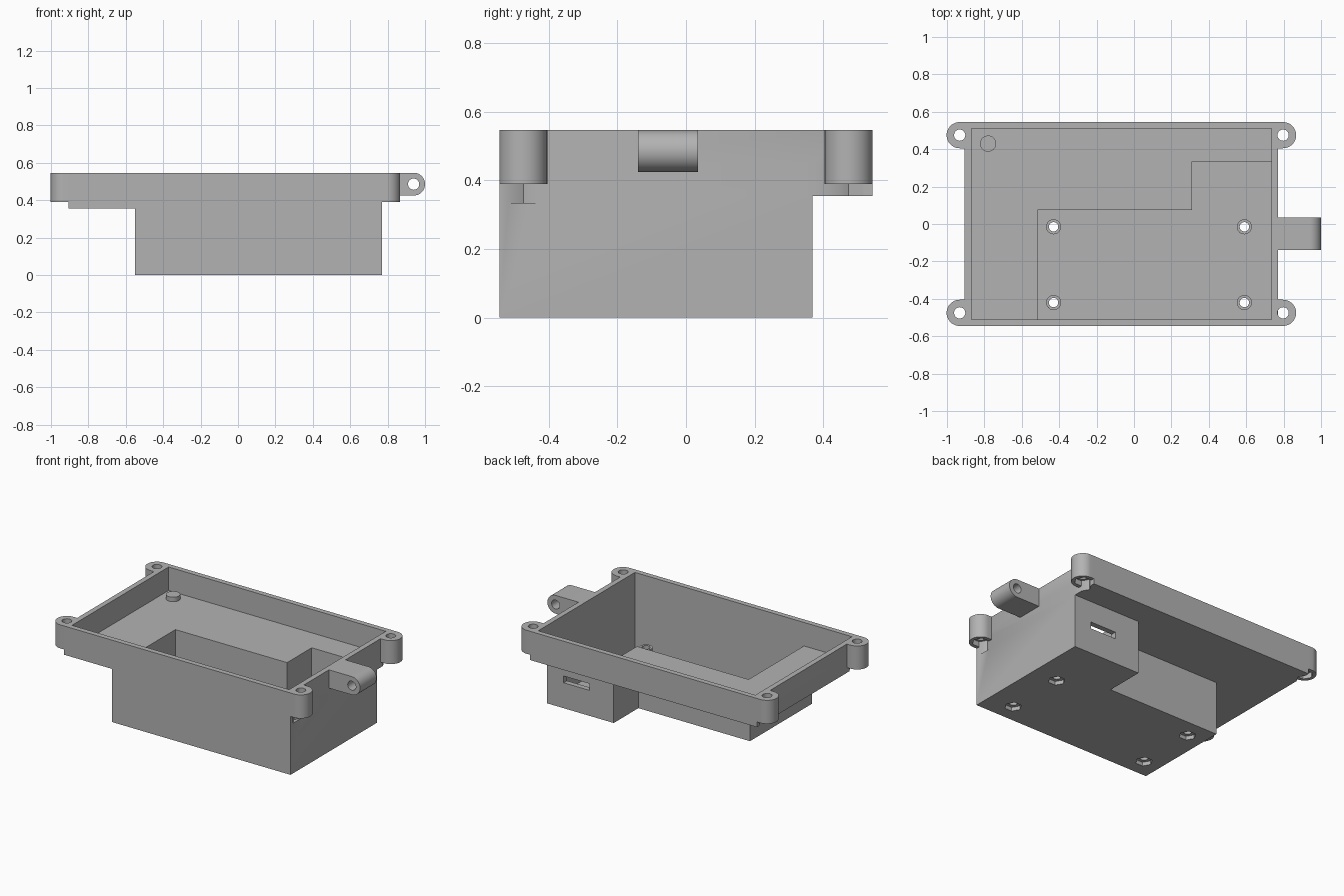
import bpy, bmesh, math
from mathutils import Vector

cube = bpy.data.objects.get("Cube")
if cube:
    bpy.data.objects.remove(cube, do_unlink=True)

grey = bpy.data.materials.new("plain_grey")
grey.use_nodes = True
grey.diffuse_color = (0.45, 0.45, 0.45, 1)
grey.node_tree.nodes["Principled BSDF"].inputs["Base Color"].default_value = (0.45, 0.45, 0.45, 1)

TOP, WALL = 0.547, 0.035
LEDGE, FLOOR = 0.355, 0.39
LEFT, RIGHT, DEPTH = 0.77, -0.905, 0.545


def prism(name, outline, lo, hi, axis="z"):
    """Extrude a 2D outline along z, or an xz outline along y."""
    bm = bmesh.new()
    place = (lambda a, b, h: (a, b, h)) if axis == "z" else (lambda a, b, h: (a, h, b))
    face = bm.faces.new([bm.verts.new(place(a, b, lo)) for a, b in outline])
    grown = bmesh.ops.extrude_face_region(bm, geom=[face])["geom"]
    shift = Vector(place(0, 0, hi - lo))
    bmesh.ops.translate(bm, vec=shift, verts=[v for v in grown if isinstance(v, bmesh.types.BMVert)])
    bmesh.ops.recalc_face_normals(bm, faces=bm.faces)
    mesh = bpy.data.meshes.new(name)
    bm.to_mesh(mesh)
    bm.free()
    mesh.materials.append(grey)
    obj = bpy.data.objects.new(name, mesh)
    bpy.context.collection.objects.link(obj)
    return obj


def rect(x0, x1, y0, y1):
    return [(x0, y0), (x1, y0), (x1, y1), (x0, y1)]


def ring(cx, cy, r, n=40):
    return [(cx + r * math.cos(math.tau * i / n), cy + r * math.sin(math.tau * i / n)) for i in range(n)]


def tab(cx, cy, r, wall, n=24):
    """Half-round tab whose straight sides run back to a wall."""
    side = 1 if cx > wall else -1
    arc = [(cx + side * r * math.cos(a), cy + r * math.sin(a))
           for a in (math.pi * (i / n - 0.5) for i in range(n + 1))]
    return arc + [(wall, cy + r), (wall, cy - r)]


def boolean(targets, tool, operation="DIFFERENCE"):
    tool.hide_render = True
    for obj in targets:
        mod = obj.modifiers.new("boolean", "BOOLEAN")
        mod.operation, mod.solver, mod.object = operation, "EXACT", tool
        bpy.context.view_layer.objects.active = obj
        bpy.ops.object.modifier_apply(modifier=mod.name)
    bpy.data.objects.remove(tool, do_unlink=True)


def stepped(x0, xs, x1, y0, ym, y1):
    return [(x0, y0), (x1, y0), (x1, y1), (xs, y1), (xs, ym), (x0, ym)]


# Shallow tray joined to the deep stepped box
body = prism("enclosure_body", rect(RIGHT, LEFT, -DEPTH, DEPTH), LEDGE, TOP)
boolean([body], prism("box", stepped(-0.55, 0.275, LEFT, -DEPTH, 0.11, 0.37), 0, 0.45), "UNION")
boolean([body], prism("tray_cavity", rect(RIGHT + WALL, LEFT - WALL, WALL - DEPTH, DEPTH - WALL), FLOOR, 0.7))
boolean([body], prism("box_cavity", stepped(-0.55 + WALL, 0.31, LEFT - WALL,
                                            WALL - DEPTH, 0.075, 0.335), WALL, 0.5))

# Port slot in the back of the box
boolean([body], prism("port", rect(0.455, 0.645, 0.17, 0.215), 0.3, 0.4, "y"))

# Corner ears with screw holes and hexagonal nut pockets
parts = [body]
for x, wall, side in ((0.797, LEFT, "left"), (-0.932, RIGHT, "right")):
    for y, end in ((-0.475, "front"), (0.475, "back")):
        ear = prism(f"{end}_{side}_ear", tab(x, y, 0.07, wall), FLOOR, TOP)
        boolean([ear, body], prism("nut", ring(x, y, 0.052, 6), 0.335, 0.425))
        boolean([ear, body], prism("screw", ring(x, y, 0.03), 0.4, 0.7))
        parts.append(ear)

# Standoffs on the box floor, bored through, with nut pockets underneath
for x, side in ((0.59, "left"), (-0.43, "right")):
    for y, end in ((-0.42, "front"), (-0.015, "back")):
        post = prism(f"{end}_{side}_standoff", ring(x, y, 0.04), WALL, 0.12)
        boolean([body], prism("nut", ring(x, y, 0.052, 6), -0.1, 0.025))
        boolean([post, body], prism("screw", ring(x, y, 0.025), -0.1, 0.3))
        parts.append(post)

# Side lug with a cross hole
lug = prism("side_lug", tab(0.939, 0.486, 0.061, LEFT), -0.14, 0.035, "y")
boolean([lug], prism("pin", ring(0.939, 0.486, 0.03), -0.3, 0.3, "y"))
parts.append(lug)

# Locating peg on the tray floor
parts.append(prism("locating_peg", ring(-0.78, 0.43, 0.043), FLOOR, 0.42))

# Smooth the rounds, keep the edges crisp
bpy.ops.object.select_all(action="DESELECT")
for obj in parts:
    obj.select_set(True)
bpy.context.view_layer.objects.active = body
bpy.ops.object.shade_smooth_by_angle(angle=math.radians(30))
